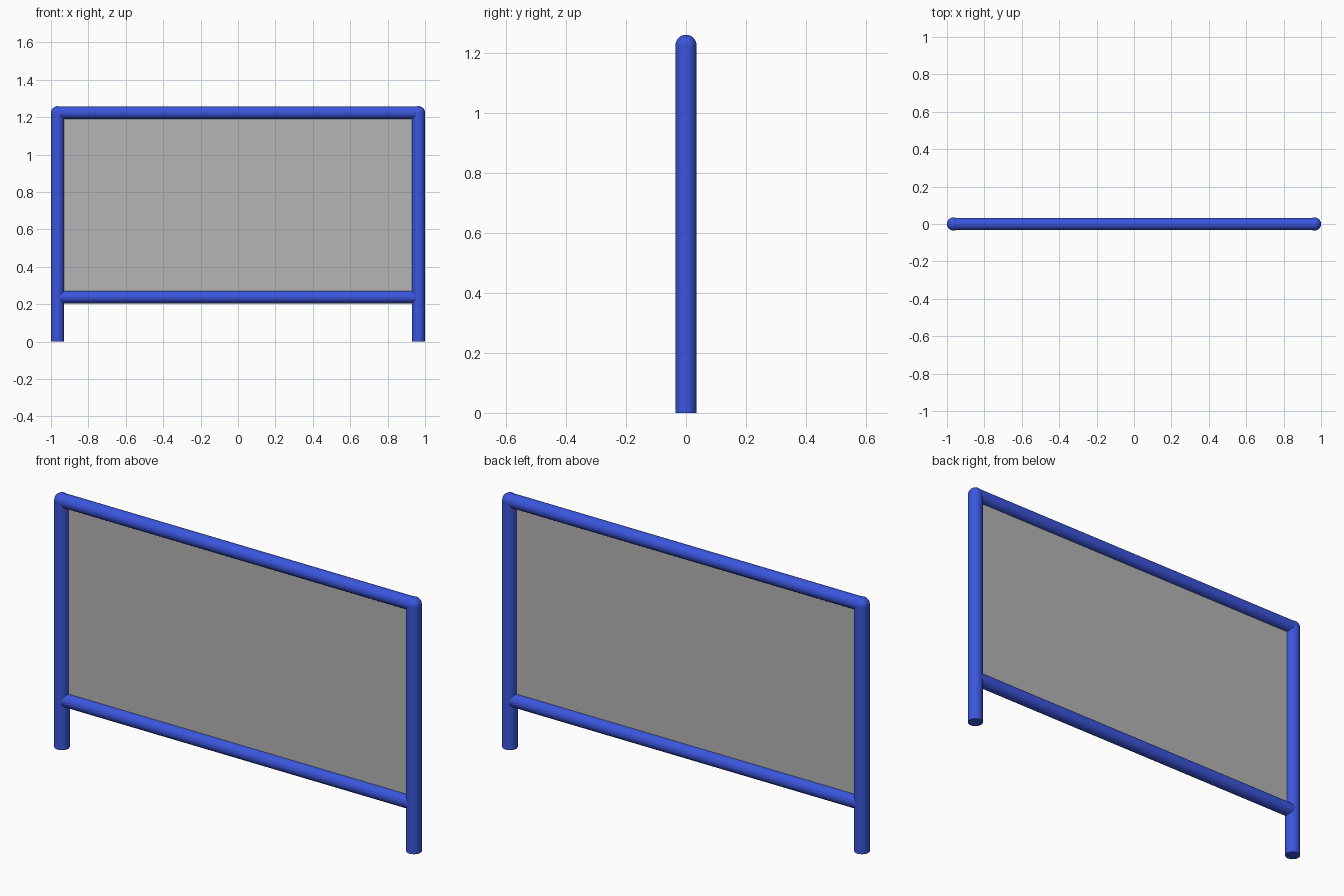
import bpy
from math import pi

cube = bpy.data.objects.get("Cube")
if cube:
    bpy.data.objects.remove(cube, do_unlink=True)

POST_X = 0.965      # post centre line
POST_R = 0.035
RAIL_R = 0.033
TOP_Z = 1.224       # top rail centre
LOW_Z = 0.238       # lower rail centre


def material(name, rgb, alpha=1.0):
    mat = bpy.data.materials.new(name)
    mat.use_nodes = True
    mat.diffuse_color = (*rgb, alpha)
    shader = mat.node_tree.nodes["Principled BSDF"]
    shader.inputs["Base Color"].default_value = (*rgb, 1.0)
    shader.inputs["Alpha"].default_value = alpha
    return mat


blue = material("blue_paint", (0.043, 0.092, 0.72))
grey = material("grey_panel", (0.46, 0.46, 0.46), 0.85)


def finish(name, mat):
    obj = bpy.context.object
    obj.name = name
    obj.data.materials.append(mat)
    return obj


def tube(name, radius, length, location, rotation=(0, 0, 0)):
    bpy.ops.mesh.primitive_cylinder_add(vertices=48, radius=radius, depth=length,
                                        location=location, rotation=rotation)
    bpy.ops.object.shade_smooth_by_angle()
    return finish(name, blue)


# Upright posts with rounded corner caps
for side, sign in (("left", 1), ("right", -1)):
    tube(side + "_post", POST_R, TOP_Z, (sign * POST_X, 0, TOP_Z / 2))
    bpy.ops.mesh.primitive_uv_sphere_add(segments=48, ring_count=24, radius=POST_R,
                                         location=(sign * POST_X, 0, TOP_Z))
    bpy.ops.object.shade_smooth()
    finish(side + "_corner_cap", blue)

# Horizontal rails running between the post centres
for name, z in (("top_rail", TOP_Z), ("lower_rail", LOW_Z)):
    tube(name, RAIL_R, 2 * POST_X, (0, 0, z), (0, pi / 2, 0))

# Thin infill sheet held inside the frame
bpy.ops.mesh.primitive_plane_add(size=1, location=(0, 0, (TOP_Z + LOW_Z) / 2),
                                 rotation=(pi / 2, 0, 0))
bpy.context.object.scale = (2 * POST_X, TOP_Z - LOW_Z, 1)
finish("infill_panel", grey)
